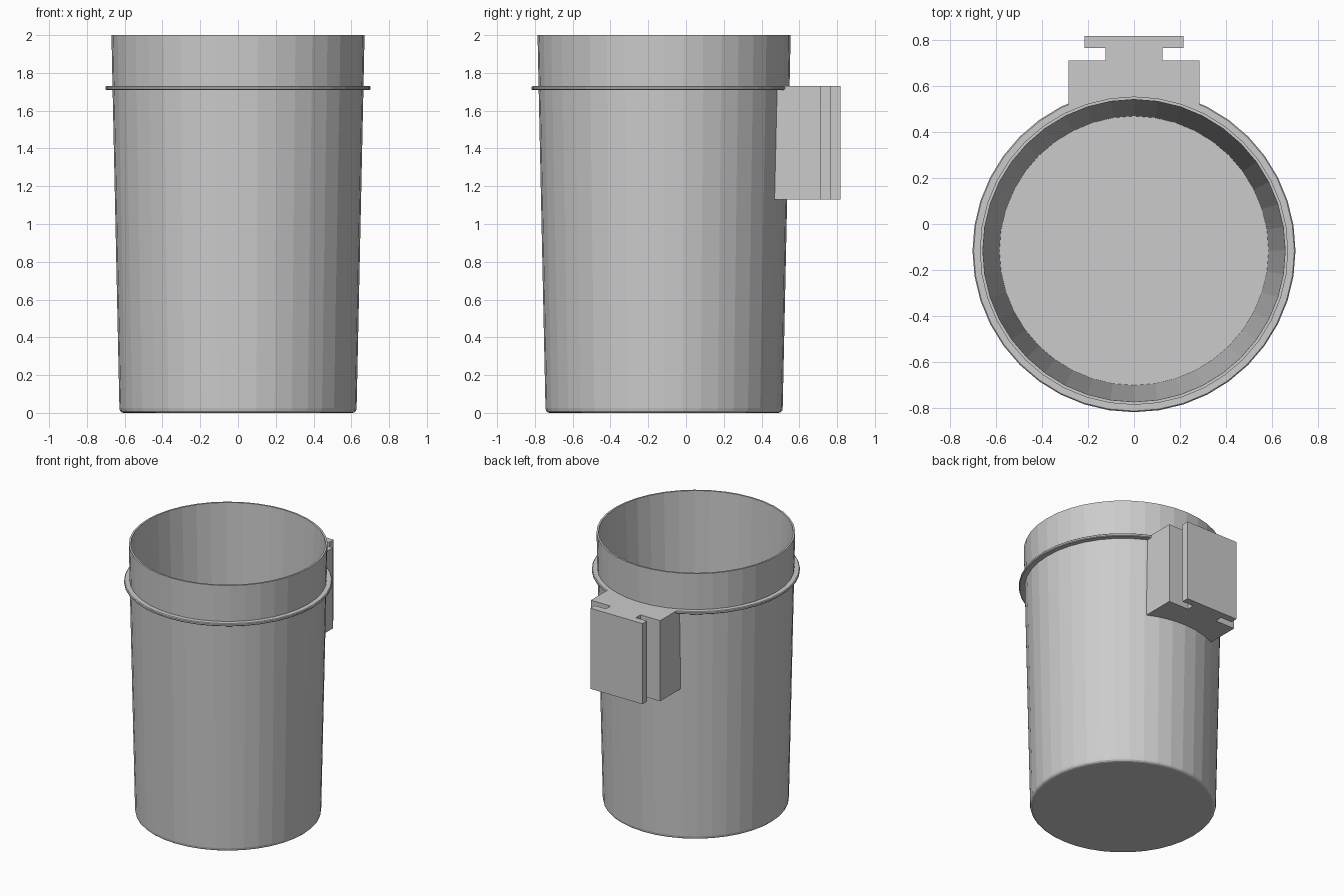
import bpy, bmesh, math

if "Cube" in bpy.data.objects:
    bpy.data.objects.remove(bpy.data.objects["Cube"])

CY = -0.116      # cup axis offset
SEGS = 40

grey = bpy.data.materials.new("light grey plastic")
grey.diffuse_color = (0.6, 0.6, 0.6, 1)
grey.use_nodes = True
grey.node_tree.nodes["Principled BSDF"].inputs["Base Color"].default_value = grey.diffuse_color


def finish(name, bm):
    bmesh.ops.recalc_face_normals(bm, faces=bm.faces)
    mesh = bpy.data.meshes.new(name)
    bm.to_mesh(mesh)
    bm.free()
    mesh.materials.append(grey)
    obj = bpy.data.objects.new(name, mesh)
    bpy.context.collection.objects.link(obj)
    return obj


def lathe(name, profile):
    """Turn an (r, z) profile round the z axis and cap both ends."""
    bm = bmesh.new()
    rings = []
    for r, z in profile:
        rings.append([bm.verts.new((r * math.cos(2 * math.pi * i / SEGS),
                                    r * math.sin(2 * math.pi * i / SEGS), z))
                      for i in range(SEGS)])
    for a, b in zip(rings, rings[1:]):
        for i in range(SEGS):
            j = (i + 1) % SEGS
            bm.faces.new((a[i], a[j], b[j], b[i]))
    bm.faces.new(rings[0])
    bm.faces.new(rings[-1])
    obj = finish(name, bm)
    obj.location.y = CY
    return obj


# Tapered cup: rounded foot, thin collar, open rim, hollow inside
lathe("cup", [
    (0.607, 0.0), (0.617, 0.003), (0.625, 0.011), (0.628, 0.025),
    (0.664, 1.709), (0.697, 1.709), (0.702, 1.714), (0.702, 1.725),
    (0.697, 1.73), (0.6645, 1.73),
    (0.67, 2.0), (0.657, 2.0), (0.585, 0.04),
])

# Slide-in mounting bracket: T-shaped outline with its root curved into the wall
half = [(0.285, 0.711), (0.123, 0.711), (0.123, 0.766), (0.215, 0.766), (0.215, 0.818)]
outline = half + [(-x, y) for x, y in reversed(half)]
R = 0.651
a0 = math.asin(0.285 / R)
for i in range(9):
    a = -a0 + 2 * a0 * i / 8
    outline.append((R * math.sin(a), CY + R * math.cos(a)))

bm = bmesh.new()
base = bm.faces.new([bm.verts.new((x, y, 1.13)) for x, y in outline])
top = bmesh.ops.extrude_face_region(bm, geom=[base], use_keep_orig=True)["geom"]
bmesh.ops.translate(bm, vec=(0, 0, 0.6),
                    verts=[v for v in top if isinstance(v, bmesh.types.BMVert)])
finish("mounting_bracket", bm)
